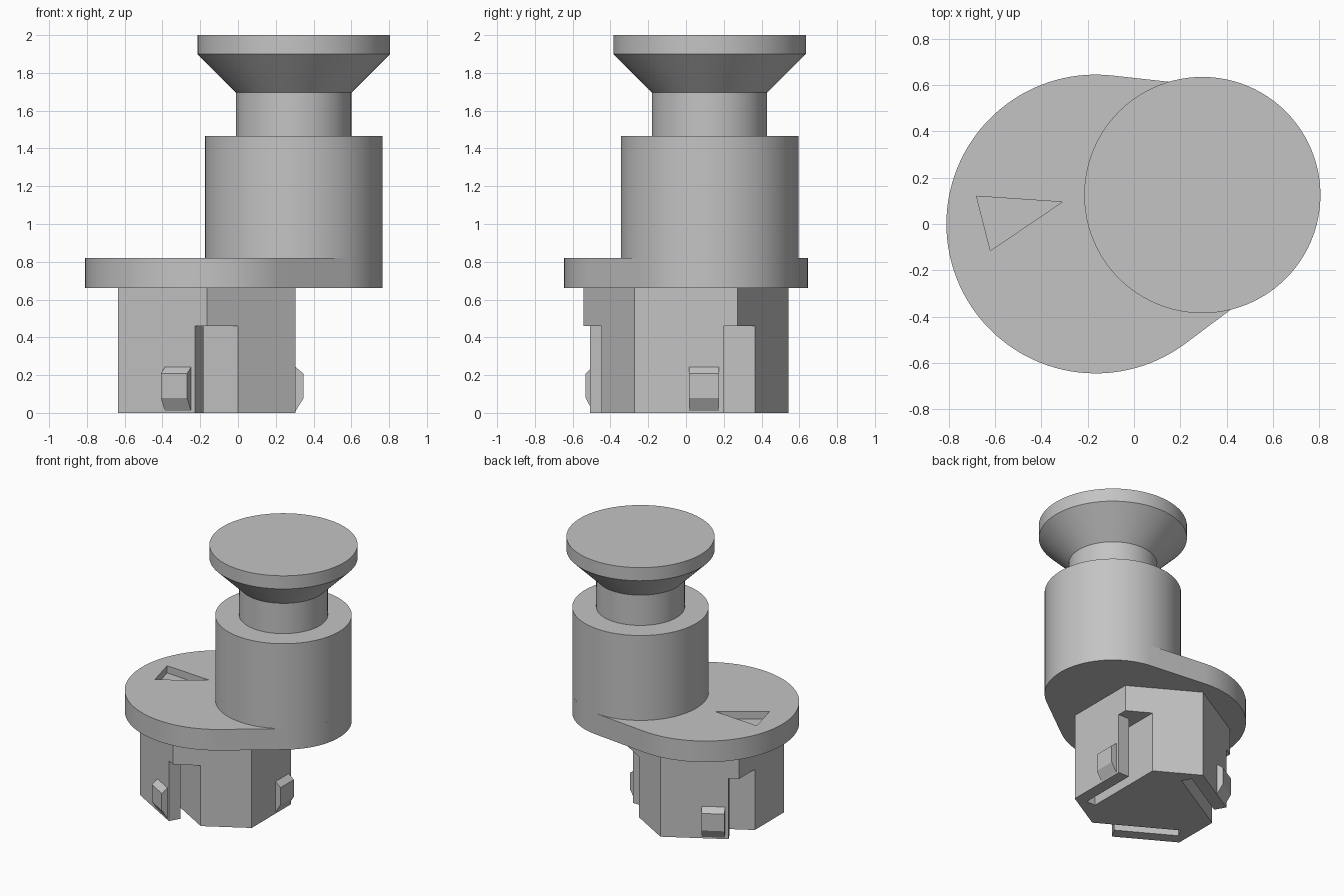
import bpy, bmesh, math
from mathutils import Matrix, Vector

if "Cube" in bpy.data.objects:
    bpy.data.objects.remove(bpy.data.objects["Cube"], do_unlink=True)

grey = bpy.data.materials.new("plain grey")
grey.use_nodes = True
grey.diffuse_color = (0.55, 0.55, 0.55, 1)
grey.node_tree.nodes["Principled BSDF"].inputs["Base Color"].default_value = grey.diffuse_color

BASE = Vector((-0.165, 0, 0))     # axis of plate and hexagonal plug
KNOB = Vector((0.295, 0.125, 0))  # axis of the offset handle
PLATE_R, BODY_R = 0.645, 0.47
PLATE_Z, PLATE_TOP, NOTCH_TOP = 0.66, 0.82, 0.46
APOTHEM = 0.47
SEGMENTS = 96


def finish(name, bm):
    bmesh.ops.recalc_face_normals(bm, faces=bm.faces)
    mesh = bpy.data.meshes.new(name)
    bm.to_mesh(mesh)
    bm.free()
    mesh.materials.append(grey)
    ob = bpy.data.objects.new(name, mesh)
    bpy.context.collection.objects.link(ob)
    return ob


def activate(ob):
    bpy.ops.object.select_all(action='DESELECT')
    ob.select_set(True)
    bpy.context.view_layer.objects.active = ob


def smooth(ob):
    activate(ob)
    bpy.ops.object.shade_smooth_by_angle(angle=math.radians(30))


def prism(name, points, direction):
    """Extrude a closed outline of 3D points along a vector."""
    bm = bmesh.new()
    face = bm.faces.new([bm.verts.new(p) for p in points])
    new = bmesh.ops.extrude_face_region(bm, geom=[face], use_keep_orig=True)["geom"]
    bmesh.ops.translate(bm, vec=direction,
                        verts=[g for g in new if isinstance(g, bmesh.types.BMVert)])
    return finish(name, bm)


def cut(target, cutter):
    cutter.hide_render = True
    mod = target.modifiers.new("cut", 'BOOLEAN')
    mod.operation, mod.solver, mod.object = 'DIFFERENCE', 'EXACT', cutter
    activate(target)
    bpy.ops.object.modifier_apply(modifier=mod.name)
    bpy.data.objects.remove(cutter, do_unlink=True)


def arc(centre, radius, start, end, count):
    for i in range(count + 1):
        a = start + (end - start) * i / count
        yield centre + Vector((radius * math.cos(a), radius * math.sin(a), PLATE_Z))


# Plate: two circles joined by their outer tangents
axis = KNOB - BASE
heading = math.atan2(axis.y, axis.x)
spread = math.acos((PLATE_R - BODY_R) / axis.length)
low, high = heading - spread, heading + spread
outline = list(arc(BASE, PLATE_R, high, low + math.tau, 72))
outline += list(arc(KNOB, BODY_R, low, high, 40))
plate = prism("plate", outline, Vector((0, 0, PLATE_TOP - PLATE_Z)))

# Triangular pointer sunk into the plate
triangle = [(-0.68, 0.12), (-0.62, -0.115), (-0.31, 0.095)]
pointer = prism("pointer_cutter", [(x, y, PLATE_TOP - 0.055) for x, y in triangle],
                Vector((0, 0, 0.2)))
cut(plate, pointer)
smooth(plate)

# Handle: body, neck, flared cone and rim turned about one axis
bm = bmesh.new()
profile = [(BODY_R, PLATE_TOP), (BODY_R, 1.465), (0.305, 1.465), (0.305, 1.695),
           (0.51, 1.9), (0.51, 2.0), (0, 2.0)]
verts = [bm.verts.new((r, 0, z)) for r, z in profile]
edges = [bm.edges.new(pair) for pair in zip(verts, verts[1:])]
bmesh.ops.spin(bm, geom=verts + edges, cent=(0, 0, 0), axis=(0, 0, 1),
               angle=math.tau, steps=SEGMENTS)
bmesh.ops.remove_doubles(bm, verts=bm.verts, dist=0.0001)
handle = finish("handle", bm)
handle.location = KNOB
smooth(handle)

# Hexagonal plug
corner = APOTHEM / math.cos(math.pi / 6)
hexagon = [BASE + Vector((corner * math.cos(a), corner * math.sin(a), 0))
           for a in (math.radians(30 + 60 * i) for i in range(6))]
plug = prism("plug", hexagon, Vector((0, 0, PLATE_Z)))

# Three spring arms: corner notch plus slot behind, with a chamfered catch on each
slot = [(0.38, -0.25), (0.305, -0.25), (0.305, 0.5), (0.6, 0.5), (0.6, 0.2), (0.38, 0.2)]
catch = [(0.45, 0.01), (0.47, 0.01), (0.512, 0.078), (0.512, 0.208), (0.47, 0.243), (0.45, 0.243)]
for i in range(3):
    turn = Matrix.Rotation(math.tau * i / 3, 4, 'Z')
    cutter = prism("slot_cutter",
                   [BASE + turn @ Vector((x, y, -0.1)) for x, y in slot],
                   Vector((0, 0, NOTCH_TOP + 0.1)))
    cut(plug, cutter)
    prism(f"catch_{i + 1}",
          [BASE + turn @ Vector((x, 0.015, z)) for x, z in catch],
          turn @ Vector((0, 0.16, 0)))
